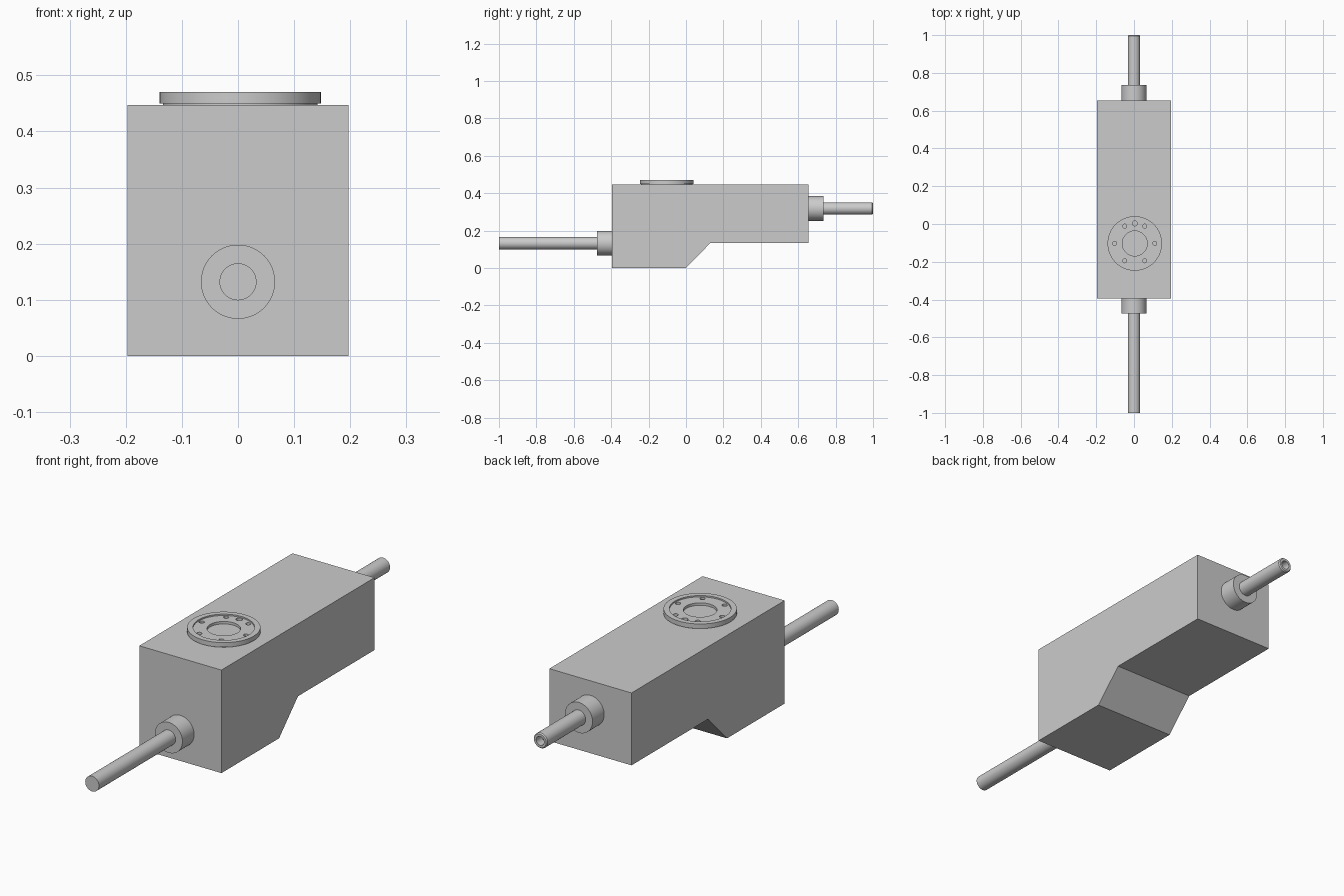
import bpy, bmesh, math
from mathutils import Matrix, Vector

if "Cube" in bpy.data.objects:
    bpy.data.objects.remove(bpy.data.objects["Cube"])


def finish(bm, name, smooth=True):
    bmesh.ops.remove_doubles(bm, verts=bm.verts, dist=1e-5)
    bmesh.ops.recalc_face_normals(bm, faces=bm.faces)
    mesh = bpy.data.meshes.new(name)
    bm.to_mesh(mesh)
    bm.free()
    ob = bpy.data.objects.new(name, mesh)
    bpy.context.collection.objects.link(ob)
    if smooth:
        bpy.ops.object.select_all(action='DESELECT')
        ob.select_set(True)
        bpy.context.view_layer.objects.active = ob
        bpy.ops.object.shade_smooth_by_angle(angle=math.radians(30))
    return ob


def lathe(name, profile, origin, axis, steps=64):
    """Spin a (radius, height) profile around an axis starting at origin."""
    bm = bmesh.new()
    verts = [bm.verts.new((r, 0, h)) for r, h in profile]
    edges = [bm.edges.new(p) for p in zip(verts, verts[1:])]
    bmesh.ops.spin(bm, geom=verts + edges, cent=(0, 0, 0), axis=(0, 0, 1),
                   angle=2 * math.pi, steps=steps)
    rot = Vector((0, 0, 1)).rotation_difference(Vector(axis)).to_matrix().to_4x4()
    bmesh.ops.transform(bm, matrix=Matrix.Translation(origin) @ rot, verts=bm.verts)
    return finish(bm, name)


def rod_profile(length):
    return [(0, 0), (0.033, 0), (0.033, length), (0, length)]


# Housing: stepped side profile extruded across x
W = 0.197
side = [(-0.395, 0), (0, 0), (0.13, 0.133), (0.655, 0.133), (0.655, 0.447), (-0.395, 0.447)]
bm = bmesh.new()
face = bm.faces.new([bm.verts.new((-W, y, z)) for y, z in side])
ext = bmesh.ops.extrude_face_region(bm, geom=[face])
bmesh.ops.translate(bm, vec=(2 * W, 0, 0),
                    verts=[v for v in ext['geom'] if isinstance(v, bmesh.types.BMVert)])
finish(bm, "housing", smooth=False)

# Collars on the front and back faces
collar = [(0, 0), (0.066, 0), (0.066, 0.08), (0, 0.08)]
lathe("front_collar", collar, (0, -0.395, 0.132), (0, -1, 0))
lathe("rear_collar", collar, (0, 0.655, 0.318), (0, 1, 0))

# Solid front rod, and rear rod with a chamfered, bored end
lathe("front_rod", rod_profile(0.525), (0, -0.475, 0.132), (0, -1, 0), 48)
lathe("rear_rod", [(0, 0), (0.033, 0), (0.033, 0.26), (0.029, 0.265),
                   (0.019, 0.265), (0.019, 0.225), (0, 0.225)],
      (0, 0.735, 0.318), (0, 1, 0), 48)

# Mounting flange: thin neck, rim, shallow recess and central bore
FC = Vector((0.004, -0.103, 0.447))
flange = lathe("mounting_flange",
               [(0, 0), (0.138, 0), (0.138, 0.003), (0.144, 0.003), (0.144, 0.023),
                (0.121, 0.023), (0.121, 0.017), (0.066, 0.017), (0.066, 0.006), (0, 0.006)],
               FC, (0, 0, 1), 96)

# Six bolt holes and one locating pin hole
bm = bmesh.new()
holes = [(60 * i, 0.0105) for i in range(6)] + [(90, 0.013)]
for deg, radius in holes:
    a = math.radians(deg)
    pos = FC + Vector((0.106 * math.cos(a), 0.106 * math.sin(a), 0.014))
    bmesh.ops.create_cone(bm, cap_ends=True, segments=24, radius1=radius, radius2=radius,
                          depth=0.016, matrix=Matrix.Translation(pos))
cutter = finish(bm, "bolt_hole_cutter", smooth=False)
cutter.hide_render = True
cutter.hide_viewport = True
cutter.display_type = 'WIRE'
mod = flange.modifiers.new("bolt_holes", 'BOOLEAN')
mod.operation = 'DIFFERENCE'
mod.solver = 'EXACT'
mod.object = cutter
